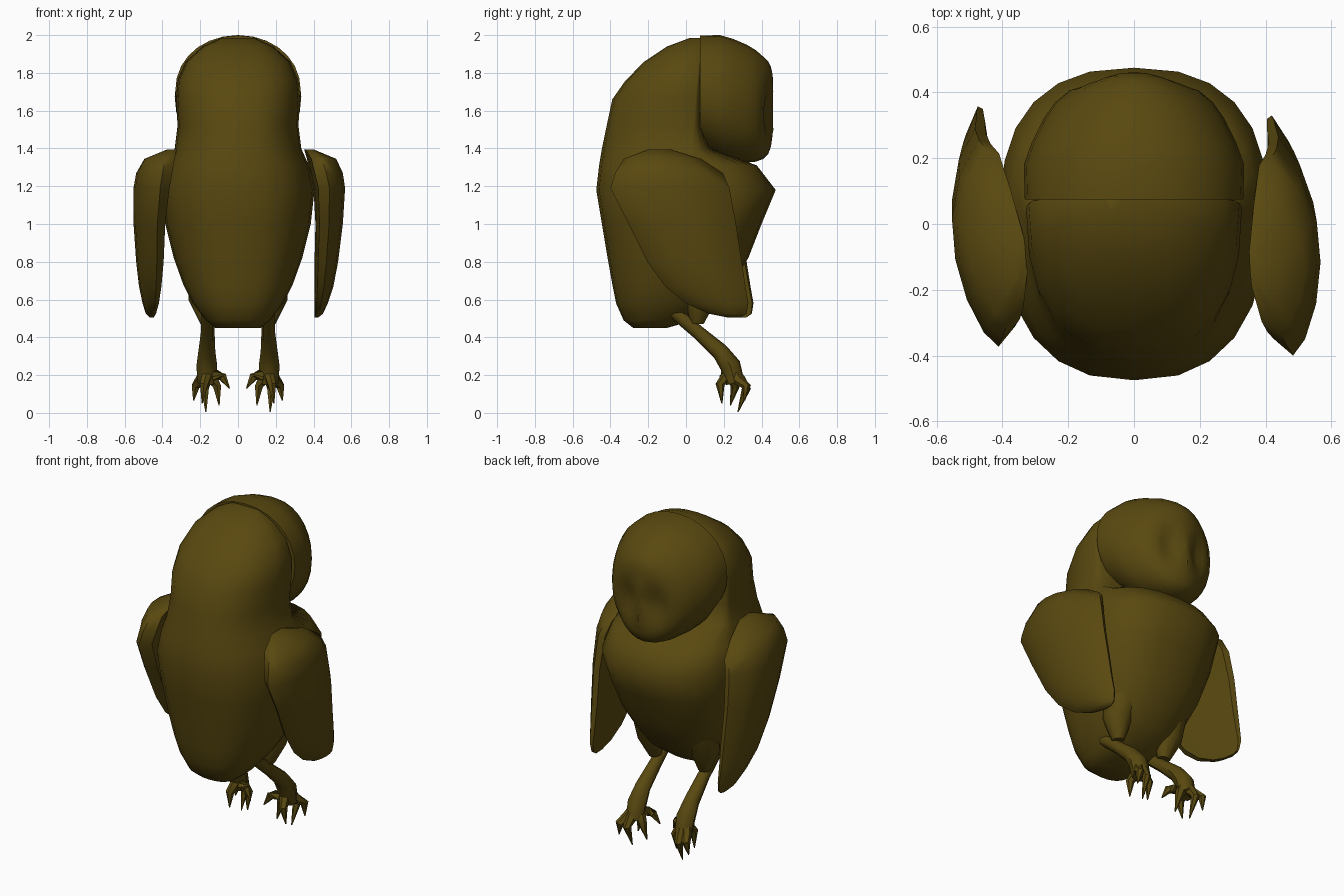
import bpy, bmesh, math
from mathutils import Vector, Matrix

if "Cube" in bpy.data.objects:
    bpy.data.objects.remove(bpy.data.objects["Cube"])

mat = bpy.data.materials.new("olive_brown")
mat.diffuse_color = (0.1, 0.066, 0.005, 1)
mat.use_nodes = True
mat.node_tree.nodes["Principled BSDF"].inputs["Base Color"].default_value = mat.diffuse_color


def make(name, bm, angle=45):
    bmesh.ops.recalc_face_normals(bm, faces=bm.faces)
    me = bpy.data.meshes.new(name)
    bm.to_mesh(me)
    bm.free()
    ob = bpy.data.objects.new(name, me)
    bpy.context.collection.objects.link(ob)
    me.materials.append(mat)
    bpy.ops.object.select_all(action='DESELECT')
    ob.select_set(True)
    bpy.context.view_layer.objects.active = ob
    bpy.ops.object.shade_smooth_by_angle(angle=math.radians(angle))
    return ob


def loft(bm, rings):
    rows = [[bm.verts.new(p) for p in r] for r in rings]
    n = len(rows[0])
    for a, b in zip(rows, rows[1:]):
        for i in range(n):
            j = (i + 1) % n
            bm.faces.new((a[i], a[j], b[j], b[i]))
    bm.faces.new(rows[0][::-1])
    bm.faces.new(rows[-1])


def sup(a, e):
    # point on a unit superellipse
    c, s = math.cos(a), math.sin(a)
    return (math.copysign(abs(c) ** (2 / e), c), math.copysign(abs(s) ** (2 / e), s))


def tube(bm, pts, radii, n=6):
    pts = [Vector(p) for p in pts]
    rings = []
    for i, p in enumerate(pts):
        d = (pts[min(i + 1, len(pts) - 1)] - pts[max(i - 1, 0)]).normalized()
        u = d.cross(Vector((1, 0, 0)) if abs(d.x) < .8 else Vector((0, 1, 0))).normalized()
        v = d.cross(u)
        rings.append([p + radii[i] * (math.cos(k * math.tau / n) * u + math.sin(k * math.tau / n) * v)
                      for k in range(n)])
    loft(bm, rings)


# body with the back of the head: z, half width, back y, front y, y of widest point
body = [(.45, .12, -.28, -.1, -.18), (.49, .17, -.33, .04, -.16), (.58, .24, -.37, .165, -.1),
        (.68, .29, -.39, .24, -.05), (.82, .34, -.415, .33, 0), (1.0, .385, -.445, .4, .04),
        (1.18, .405, -.475, .475, .05), (1.31, .375, -.46, .375, .04), (1.4, .335, -.445, .13, .03),
        (1.52, .32, -.42, .09, .04), (1.66, .328, -.39, .09, .05), (1.76, .32, -.32, .09, .06),
        (1.86, .275, -.22, .09, .07), (1.94, .185, -.1, .09, .07), (1.985, .085, .02, .09, .08)]
bm = bmesh.new()
rings = []
for z, w, yb, yf, yc in body:
    r = []
    for k in range(24):
        c, s = sup(k * math.tau / 24, 2.45)
        r.append((w * c, yc + s * (yf - yc if s > 0 else yc - yb), z))
    rings.append(r)
loft(bm, rings)
make("body", bm, 62)

# face dome: y, half width, low z, high z
face = [(.075, .332, 1.41, 1.998), (.18, .335, 1.345, 2.0), (.25, .31, 1.33, 1.98), (.32, .275, 1.325, 1.95),
        (.37, .24, 1.33, 1.92), (.41, .195, 1.345, 1.885), (.435, .15, 1.37, 1.86),
        (.45, .11, 1.41, 1.83), (.459, .07, 1.47, 1.79), (.463, .02, 1.58, 1.7)]
bm = bmesh.new()
rings = []
for y, w, z0, z1 in face:
    r = []
    for k in range(28):
        c, s = sup(k * math.tau / 28, 2.1)
        x, z = w * c, (z0 + z1) / 2 + s * (z1 - z0) / 2
        # hollow eye sockets either side of the central ridge
        d = ((abs(x) - .1) / .06) ** 2 + ((z - 1.59) / .11) ** 2
        r.append((x, y - (.045 * math.exp(-d) if y > .3 else 0), z))
    rings.append(r)
loft(bm, rings)
make("face", bm, 62)

# beak
bm = bmesh.new()
tube(bm, [(0, .43, 1.62), (0, .433, 1.5), (0, .425, 1.42), (0, .425, 1.365)], [.02, .03, .022, .003])
make("beak", bm)

# wings: z, back y, front y, outer x, inner x
wing = [(1.395, -.2, -.08, .40, .35), (1.345, -.33, .08, .52, .365), (1.27, -.375, .195, .555, .38),
        (1.19, -.4, .23, .567, .4), (1.0, -.305, .265, .555, .41), (.8, -.205, .295, .53, .405),
        (.67, -.11, .315, .505, .405), (.58, .0, .33, .475, .405), (.525, .12, .32, .45, .405),
        (.505, .22, .29, .425, .405)]
section = [(0, .5), (.08, .72), (.25, .92), (.45, 1), (.65, .93), (.85, .65), (1, .2),
           (.97, 0), (.5, .05), (.08, .15)]
for side in (1, -1):
    bm = bmesh.new()
    loft(bm, [[(side * (xi + f * (xo - xi)), yb + t * (yf - yb), z) for t, f in section]
              for z, yb, yf, xo, xi in wing])
    if side < 0:
        # the left wing is swung slightly outward at the front
        bmesh.ops.transform(bm, verts=bm.verts,
                            matrix=Matrix.Translation((-.005, .105, 0)) @ Matrix.Rotation(math.radians(10), 4, 'Z'))
    make("wing_right" if side > 0 else "wing_left", bm)

# legs, thighs and clawed feet
toes = [[(.2, .28, .17), (.225, .32, .14), (.235, .31, .065)],
        [(.17, .29, .17), (.175, .32, .13), (.17, .275, .005)],
        [(.13, .25, .17), (.11, .26, .14), (.1, .235, .04)],
        [(.12, .21, .2), (.08, .2, .19), (.045, .185, .13)]]
for side in (1, -1):
    bm = bmesh.new()
    tube(bm, [(.17, .1, .72), (.18, .07, .6), (.165, .06, .475)], [.1, .085, .035], 10)
    tube(bm, [(.16, -.07, .54), (.16, .06, .43), (.165, .18, .325), (.165, .235, .25), (.165, .26, .16)],
         [.035, .036, .045, .055, .05], 8)
    for t in toes:
        tube(bm, [(.165, .24, .23)] + t, [.035, .03, .024, .003])
    # hind claw
    tube(bm, [(.165, .22, .2), (.18, .18, .15), (.19, .19, .05)], [.03, .024, .003])
    bmesh.ops.scale(bm, verts=bm.verts, vec=(side, 1, 1))
    make("leg_right" if side > 0 else "leg_left", bm)
